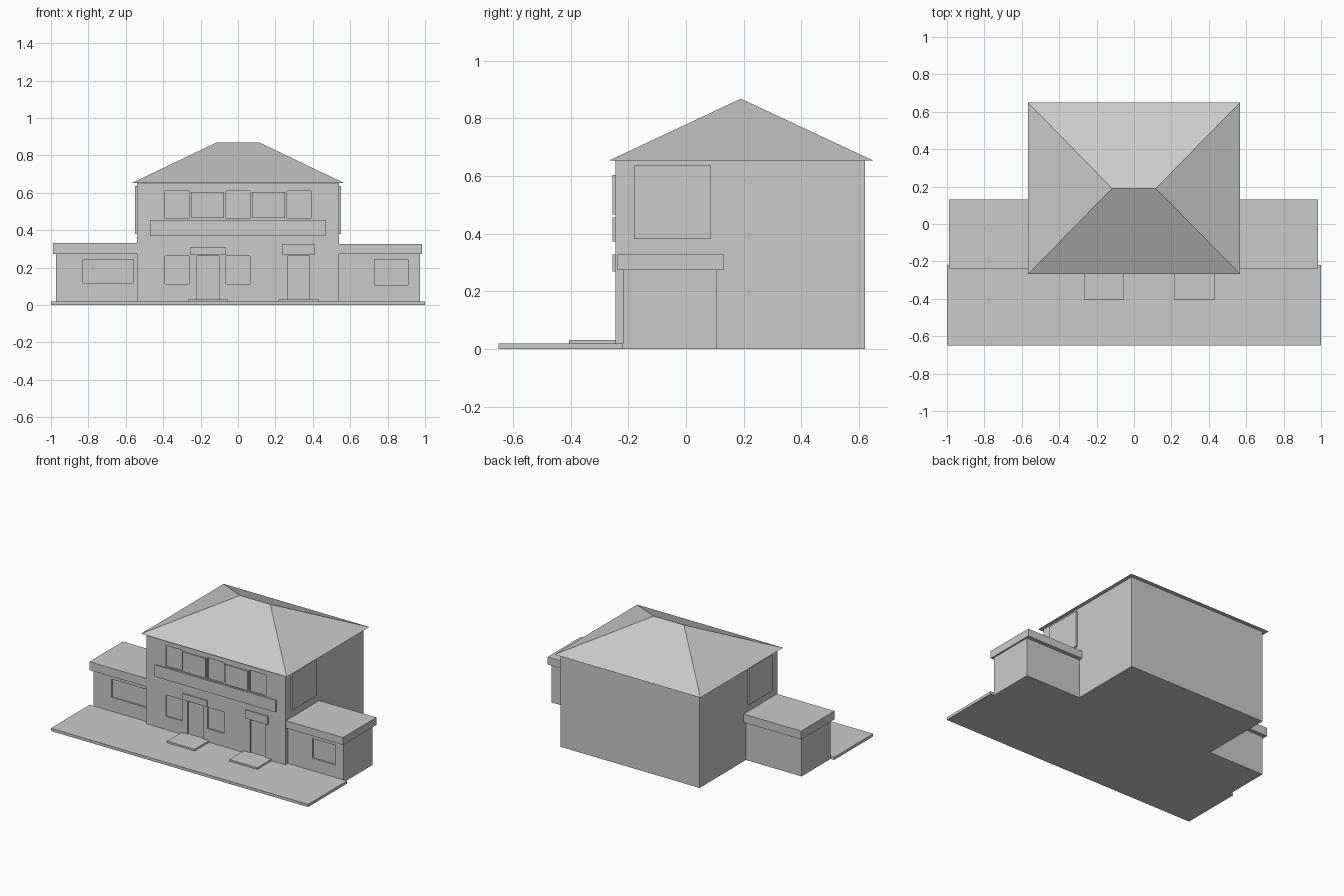
import bpy
import bmesh

cube = bpy.data.objects.get("Cube")
if cube:
    bpy.data.objects.remove(cube, do_unlink=True)

GREY = (0.6, 0.6, 0.6, 1)
plaster = bpy.data.materials.new("plain_grey")
plaster.use_nodes = True
plaster.diffuse_color = GREY
plaster.node_tree.nodes["Principled BSDF"].inputs["Base Color"].default_value = GREY


def finish(name, bm):
    bmesh.ops.recalc_face_normals(bm, faces=bm.faces)
    mesh = bpy.data.meshes.new(name)
    bm.to_mesh(mesh)
    bm.free()
    mesh.materials.append(plaster)
    obj = bpy.data.objects.new(name, mesh)
    bpy.context.collection.objects.link(obj)
    return obj


def box(name, x, y, z):
    """Box from (low, high) ranges along each axis."""
    bm = bmesh.new()
    bmesh.ops.create_cube(bm, size=1)
    for v in bm.verts:
        v.co = [r[0] if c < 0 else r[1] for c, r in zip(v.co, (x, y, z))]
    return finish(name, bm)


def recess(wall, name, x, z, front, depth=0.01):
    """Sink a shallow opening into a front wall."""
    cutter = box(name + "_cutter", x, (front - 0.05, front + depth), z)
    cutter.hide_render = True
    cutter.hide_viewport = True
    cutter.display_type = 'WIRE'
    mod = wall.modifiers.new(name, 'BOOLEAN')
    mod.operation = 'DIFFERENCE'
    mod.solver = 'EXACT'
    mod.object = cutter


FRONT = -0.245
WING_FRONT = -0.218
PLATE = (-0.254, FRONT + 0.005)

# Main block with its recessed windows and doors
house = box("main_walls", (-0.54, 0.54), (FRONT, 0.62), (0, 0.654))
for i, x in enumerate([(-0.39, -0.262), (-0.064, 0.063), (0.262, 0.39)]):
    recess(house, f"upper_window_{i}", x, (0.462, 0.61), FRONT)
for i, x in enumerate([(-0.39, -0.262), (-0.064, 0.063)]):
    recess(house, f"lower_window_{i}", x, (0.112, 0.262), FRONT)
for i, x in enumerate([(-0.22, -0.102), (0.265, 0.382)]):
    recess(house, f"door_{i}", x, (0.03, 0.262), FRONT)

# Raised panels between the upper windows, and the band below them
for i, x in enumerate([(-0.252, -0.075), (0.075, 0.252)]):
    box(f"upper_panel_{i}", x, PLATE, (0.466, 0.604))
box("front_band", (-0.47, 0.47), PLATE, (0.373, 0.456))

# Door hoods and steps
box("wide_door_hood", (-0.257, -0.064), PLATE, (0.268, 0.311))
box("narrow_door_hood", (0.235, 0.408), PLATE, (0.268, 0.327))
for i, x in enumerate([(-0.268, -0.053), (0.217, 0.433)]):
    box(f"door_step_{i}", x, (-0.405, FRONT + 0.005), (0.01, 0.031))

# Hipped roof
bm = bmesh.new()
eaves = [bm.verts.new((x, y, 0.653)) for x, y in
         [(-0.567, -0.268), (0.567, -0.268), (0.567, 0.65), (-0.567, 0.65)]]
ridge = [bm.verts.new((x, 0.19, 0.868)) for x in (-0.117, 0.117)]
a, b, c, d = eaves
left, right = ridge
for face in [(a, b, c, d), (a, b, right, left), (b, c, right),
             (c, d, left, right), (d, a, left)]:
    bm.faces.new(face)
finish("hipped_roof", bm)

# Side wings, their flat roofs and the upper side panels
wings = [("right", -1, 0.988, 0.333, (-0.83, -0.56), (0.117, 0.245)),
         ("left", 1, 0.983, 0.327, (0.732, 0.91), (0.107, 0.245))]
for name, s, edge, top, win_x, win_z in wings:
    def span(inner, outer):
        return tuple(sorted((s * inner, s * outer)))
    wing = box(name + "_wing", span(0.53, 0.972), (WING_FRONT, 0.105), (0, 0.28))
    recess(wing, name + "_wing_window", win_x, win_z, WING_FRONT)
    box(name + "_wing_roof", span(0.53, edge), (-0.238, 0.132), (0.274, top))
    box(name + "_side_panel", span(0.535, 0.55), (-0.18, 0.087), (0.381, 0.636))

# Paved forecourt
box("forecourt", (-1, 1), (-0.65, WING_FRONT), (0, 0.019))
